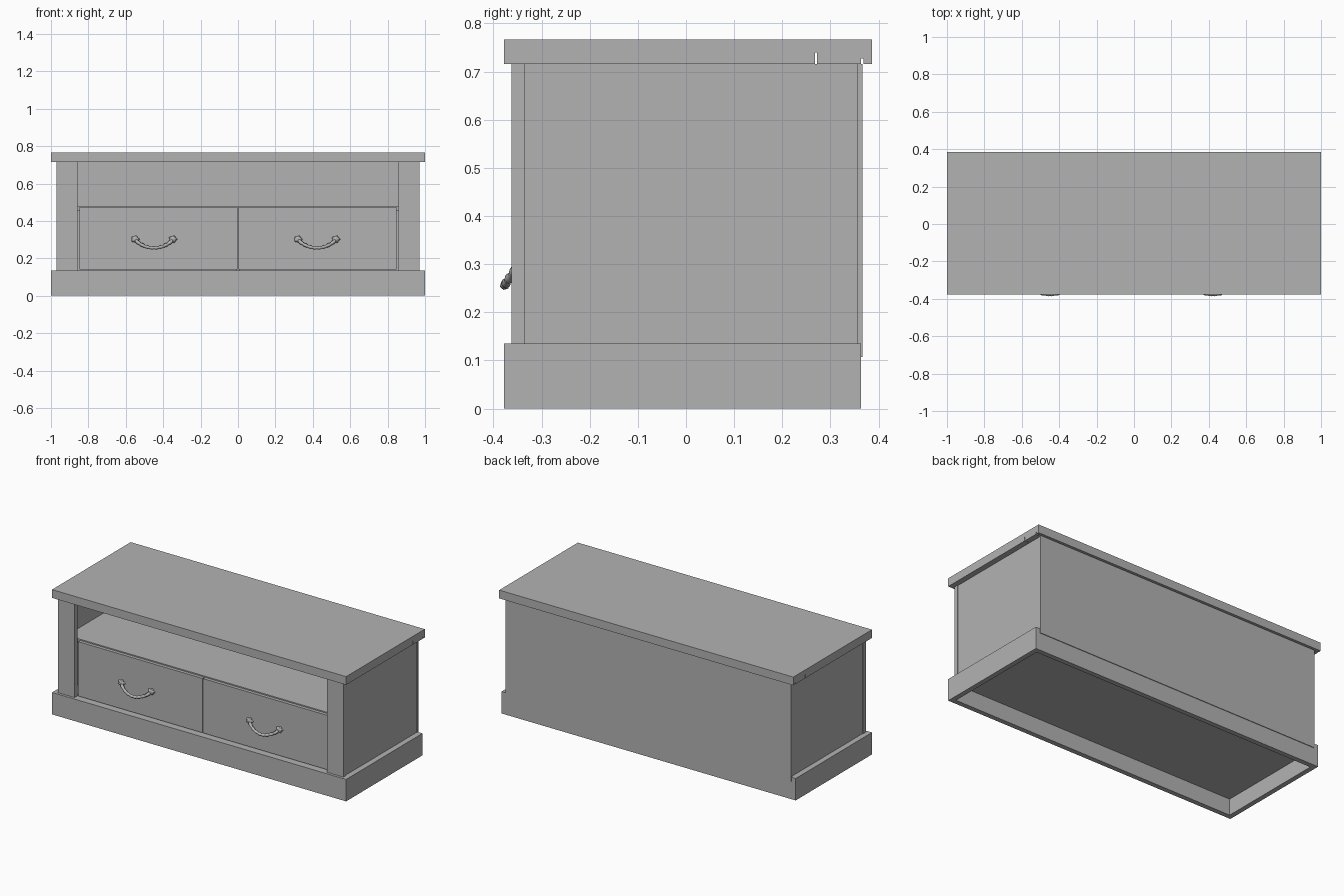
import bpy, bmesh, math
from mathutils import Vector

if "Cube" in bpy.data.objects:
    bpy.data.objects.remove(bpy.data.objects["Cube"])

grey = bpy.data.materials.new("grey_paint")
grey.diffuse_color = (0.45, 0.45, 0.45, 1)
grey.use_nodes = True
grey.node_tree.nodes["Principled BSDF"].inputs["Base Color"].default_value = grey.diffuse_color


def add(name, bm):
    bmesh.ops.recalc_face_normals(bm, faces=bm.faces)
    me = bpy.data.meshes.new(name)
    bm.to_mesh(me)
    bm.free()
    me.materials.append(grey)
    ob = bpy.data.objects.new(name, me)
    bpy.context.collection.objects.link(ob)
    return ob


def board(name, x, y, z):
    """Box given by its (min, max) along each axis."""
    bm = bmesh.new()
    bmesh.ops.create_cube(bm, size=1)
    for v in bm.verts:
        v.co = [r[0] if c < 0 else r[1] for c, r in zip(v.co, (x, y, z))]
    return add(name, bm)


# Top slab: side profile with two saw grooves underneath, extruded along x
profile = [(-0.378, 0.716), (0.268, 0.716), (0.268, 0.740), (0.272, 0.740),
           (0.272, 0.716), (0.363, 0.716), (0.363, 0.727), (0.369, 0.727),
           (0.369, 0.716), (0.386, 0.716), (0.386, 0.767), (-0.378, 0.767)]
bm = bmesh.new()
face = bm.faces.new([bm.verts.new((-1, y, z)) for y, z in profile])
ext = bmesh.ops.extrude_face_region(bm, geom=[face])
for g in ext["geom"]:
    if isinstance(g, bmesh.types.BMVert):
        g.co.x = 1
add("top_slab", bm)

# Plinth: four boards around an open underside
T = 0.03
board("plinth_front", (-1, 1), (-0.378, -0.378 + T), (0, 0.135))
board("plinth_back", (-1 + T, 1 - T), (0.363 - T, 0.363), (0, 0.135))
for side, s in (("left", -1), ("right", 1)):
    def span(a, b):
        return tuple(sorted((s * a, s * b)))
    board("plinth_" + side, span(1 - T, 1), (-0.378 + T, 0.363), (0, 0.135))
    # Carcass side and front post
    board("side_panel_" + side, span(0.94, 0.966), (-0.335, 0.356), (0.135, 0.716))
    board("front_post_" + side, span(0.858, 0.97), (-0.362, -0.335), (0.135, 0.716))

# Carcass panels
board("floor_panel", (-0.97, 0.97), (-0.348, 0.333), (0.10, 0.135))
board("back_panel", (-0.97, 0.97), (0.356, 0.367), (0.107, 0.716))
board("shelf", (-0.94, 0.94), (-0.32, 0.356), (0.455, 0.48))
board("drawer_divider", (-0.012, 0.012), (-0.318, 0.356), (0.135, 0.455))


def handle(name, cx):
    # Drooping bail with beaded thickness
    cu = bpy.data.curves.new(name, "CURVE")
    cu.dimensions = "3D"
    cu.bevel_depth = 0.010
    cu.bevel_resolution = 1
    cu.use_fill_caps = True
    sp = cu.splines.new("POLY")
    n = 24
    sp.points.add(n)
    for i, p in enumerate(sp.points):
        t = -1 + 2 * i / n
        drop = math.cos(t * math.pi / 2) ** 0.7 if abs(t) < 1 else 0
        p.co = (cx + 0.098 * t, -0.348 - 0.029 * drop, 0.298 - 0.042 * drop, 1)
        p.radius = 1.0 if i % 3 else 0.72
    tmp = bpy.data.objects.new(name + "_path", cu)
    bpy.context.collection.objects.link(tmp)
    bpy.context.view_layer.update()
    me = bpy.data.meshes.new_from_object(
        tmp.evaluated_get(bpy.context.evaluated_depsgraph_get()))
    bpy.data.objects.remove(tmp)
    me.materials.clear()
    me.materials.append(grey)
    bail = bpy.data.objects.new(name, me)
    bpy.context.collection.objects.link(bail)
    # Lobed rosettes at both ends
    for tag, s in (("left", -1), ("right", 1)):
        bm = bmesh.new()
        bmesh.ops.create_uvsphere(bm, u_segments=20, v_segments=8, radius=1)
        for v in bm.verts:
            a = math.atan2(v.co.y, v.co.x)
            lobe = 1 + 0.16 * math.cos(5 * a)
            v.co = Vector((cx + s * 0.101 + 0.021 * lobe * v.co.x,
                           -0.343 - 0.013 * v.co.z,
                           0.302 + 0.018 * lobe * v.co.y))
        add(name + "_rosette_" + tag, bm)


# Drawers: front board, tray and handle
for side, x0, x1, hx in (("left", -0.848, -0.003, -0.449),
                         ("right", 0.003, 0.848, 0.422)):
    n = "drawer_" + side
    a, b = x0 + 0.02, x1 - 0.02
    board(n + "_front", (x0, x1), (-0.342, -0.322), (0.14, 0.474))
    board(n + "_bottom", (a, b), (-0.322, 0.33), (0.15, 0.165))
    board(n + "_back", (a, b), (0.315, 0.33), (0.165, 0.43))
    board(n + "_wall_a", (a, a + 0.015), (-0.322, 0.315), (0.165, 0.43))
    board(n + "_wall_b", (b - 0.015, b), (-0.322, 0.315), (0.165, 0.43))
    handle(n + "_handle", hx)
